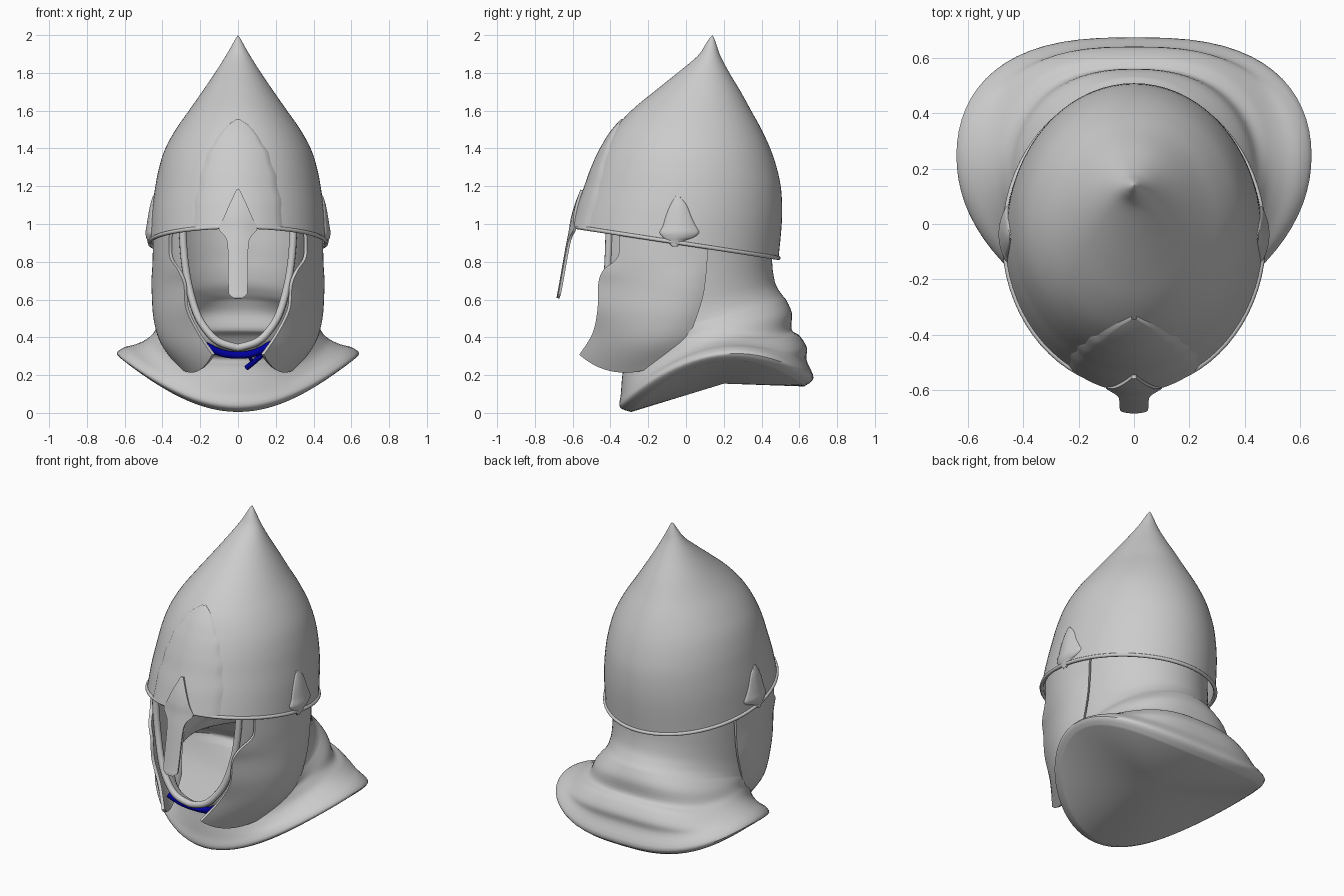
import bpy
import bmesh
import math
from mathutils import Vector
from mathutils.bvhtree import BVHTree

old = bpy.data.objects.get("Cube")
if old:
    bpy.data.objects.remove(old, do_unlink=True)


def material(name, rgb):
    mat = bpy.data.materials.new(name)
    mat.use_nodes = True
    mat.diffuse_color = (*rgb, 1)
    mat.node_tree.nodes["Principled BSDF"].inputs["Base Color"].default_value = (*rgb, 1)
    return mat


STEEL = material("plain grey", (0.6, 0.6, 0.6))
BLUE = material("strap blue", (0.0, 0.0, 0.35))


def dense(rows, k):
    """Smoothly interpolate between rows of numbers."""
    out = []
    for i in range(len(rows) - 1):
        p0, p1 = rows[max(i - 1, 0)], rows[i]
        p2, p3 = rows[i + 1], rows[min(i + 2, len(rows) - 1)]
        for j in range(k):
            t = j / k
            out.append([b + t * ((c - a) / 2 + t * (a - 2.5 * b + 2 * c - d / 2
                       + t * (1.5 * (b - c) + (d - a) / 2)))
                       for a, b, c, d in zip(p0, p1, p2, p3)])
    return out + [list(rows[-1])]


def grid_faces(rows):
    w = len(rows[0])
    return [(r * w + c, r * w + c + 1, (r + 1) * w + c + 1, (r + 1) * w + c)
            for r in range(len(rows) - 1) for c in range(w - 1)]


def sheet(name, rows, thickness=0.0, offset=0.0, mat=STEEL):
    """Skin rows of points into a smooth mesh, optionally thickened."""
    bm = bmesh.new()
    verts = [bm.verts.new(p) for row in rows for p in row]
    for face in grid_faces(rows):
        bm.faces.new([verts[i] for i in face])
    bmesh.ops.remove_doubles(bm, verts=bm.verts, dist=0.0005)
    bmesh.ops.recalc_face_normals(bm, faces=bm.faces)
    mesh = bpy.data.meshes.new(name)
    bm.to_mesh(mesh)
    bm.free()
    mesh.materials.append(mat)
    obj = bpy.data.objects.new(name, mesh)
    bpy.context.collection.objects.link(obj)
    bpy.ops.object.select_all(action='DESELECT')
    bpy.context.view_layer.objects.active = obj
    obj.select_set(True)
    if thickness:
        mod = obj.modifiers.new("thickness", 'SOLIDIFY')
        mod.thickness = thickness
        mod.offset = offset
        bpy.ops.object.modifier_apply(modifier=mod.name)
    bpy.ops.object.shade_smooth_by_angle(angle=math.radians(50))
    return obj


def tube(name, points, radius, closed=False, mat=STEEL):
    curve = bpy.data.curves.new(name, 'CURVE')
    curve.dimensions = '3D'
    curve.bevel_depth = radius
    curve.bevel_resolution = 3
    curve.use_fill_caps = True
    spline = curve.splines.new('POLY')
    spline.points.add(len(points) - 1)
    for sp, p in zip(spline.points, points):
        sp.co = (*p, 1)
    spline.use_cyclic_u = closed
    curve.materials.append(mat)
    obj = bpy.data.objects.new(name, curve)
    bpy.context.collection.objects.link(obj)
    return obj


def ring(yf, zf, yb, zb, hw, lift=0, sharp=2, taper=0, opening=0, n=72):
    """Tilted oval from a front point to a back point, open by a gap in front."""
    start = math.asin(min(max(opening, 0) / hw, 1)) if hw > 0 else 0
    pts = []
    for i in range(n + 1):
        a = start + (2 * math.pi - 2 * start) * i / n
        c, s = math.cos(a), math.sin(a)
        f = (1 - c) / 2
        # A tapered oval is narrower in front and squarer at the back
        x = math.copysign(abs(s) ** (1 - 2 * max(taper, 0) if c < 0 else 1), s)
        pts.append(Vector((hw * x * (1 - taper * c), yf + (yb - yf) * f,
                           zf + (zb - zf) * f ** (1 + (sharp - 2) / 8)
                           + lift * abs(s) ** sharp)))
    return pts


# Pointed dome: front y, front z, back y, back z, half width
dome_rows = [ring(*map(float, r)) for r in dense([
    (.14, 2.0, .14, 2.0, 0), (.122, 1.98, .15, 1.98, .014), (.1, 1.945, .163, 1.945, .033),
    (.06, 1.888, .183, 1.888, .066), (-.045, 1.8, .23, 1.8, .122), (-.17, 1.7, .29, 1.7, .19),
    (-.29, 1.6, .345, 1.6, .26), (-.38, 1.5, .4, 1.5, .33), (-.44, 1.4, .45, 1.39, .387),
    (-.485, 1.3, .485, 1.28, .42), (-.52, 1.2, .505, 1.17, .44), (-.555, 1.1, .508, 1.02, .457),
    (-.588, .985, .49, .82, .467),
], 4)]
sheet("helmet_dome", dome_rows, 0.012, -1)
tube("dome_rim", dome_rows[-1][:-1], 0.011, True)
dome_tree = BVHTree.FromPolygons([p for r in dome_rows for p in r], grid_faces(dome_rows))


def relief(name, rows, origin, height, lift):
    """Raised plate wrapped on the dome: rows are z, centre, half width."""
    out, n = [], 20
    origin = Vector(origin)
    across = Vector((abs(origin.y) > 0, abs(origin.x) > 0, 0))
    widest = max(r[2] for r in rows)
    depth = None
    for z, centre, hw in dense(rows, 5):
        row = []
        for i in range(n + 1):
            u = 2 * i / n - 1
            start = origin + across * (centre + hw * u) + Vector((0, 0, z))
            hit = dome_tree.ray_cast(start, -origin.normalized())[3]
            depth = hit or depth or origin.length - 0.46
            bump = -0.004 if abs(u) == 1 else height + lift * (1 - u * u) * hw / widest
            row.append(start - origin.normalized() * (depth - bump))
        out.append(row)
    return sheet(name, out)


# Scalloped brow plate and the side ornaments
relief("brow_plate", [(1.555, 0, .01), (1.52, 0, .06), (1.47, 0, .105), (1.42, 0, .135),
                      (1.38, 0, .165), (1.32, 0, .18), (1.26, 0, .207), (1.2, 0, .212),
                      (1.13, 0, .235), (1.06, 0, .235), (.985, 0, .242)], (0, -2, 0), .01, .01)
for side, label in ((1, "left"), (-1, "right")):
    relief(label + "_ornament", [(1.15, -.045, .008), (1.1, -.04, .045), (1.04, -.04, .07),
                                 (.99, -.035, .09), (.955, -.035, .108), (.93, -.04, .085),
                                 (.91, -.055, .045), (.88, -.06, .012)],
           (side * 2, 0, 0), .004, .022)

# Nasal bar: z, half width, y
sheet("nose_guard", [[Vector((hw * u, y + 2.5 * (hw * u) ** 2, z)) for u in (-1, -.5, 0, .5, 1)]
                     for z, hw, y in dense([
                         (1.18, .008, -.552), (1.1, .045, -.583), (1.03, .075, -.603),
                         (.975, .1, -.612), (.93, .066, -.62), (.87, .053, -.632),
                         (.66, .05, -.669), (.625, .044, -.676), (.607, .022, -.678)], 4)],
      0.014, 0)

# Coif with flared collar: last numbers are side lift, lift sharpness, taper, face opening
coif_keys = dense([
    (-.29, .005, .625, .14, .60, .20, 2, .13, 0),
    (-.35, .03, .675, .185, .635, .20, 2, .13, 0),
    (-.345, .10, .638, .28, .595, .15, 2.5, .13, 0),
    (-.34, .17, .64, .345, .535, .11, 4, .13, 0),
    (-.335, .22, .60, .41, .485, .08, 5, .13, 0),
    (-.335, .26, .56, .44, .45, .075, 5, .11, 0),
    (-.35, .30, .56, .53, .43, .04, 4, .07, 0),
    (-.47, .345, .53, .60, .412, 0, 2, .02, 0),
], 4)
face_keys = dense([
    (-.47, .345, .53, .60, .412, 0, 2, .02, 0), (-.49, .372, .505, .63, .41, 0, 2, 0, .10),
    (-.505, .425, .475, .68, .408, 0, 2, 0, .165), (-.52, .51, .46, .75, .41, 0, 2, 0, .22),
    (-.533, .66, .455, .82, .413, 0, 2, 0, .262), (-.545, .82, .45, .9, .417, 0, 2, 0, .285),
    (-.55, 1.0, .45, 1.0, .42, 0, 2, 0, .295),
], 4)
coif_rows = [ring(*k) for k in coif_keys]
face_rows = [ring(*k) for k in face_keys]
floor = [Vector((0, .2, .155))] * len(coif_rows[0])
sheet("coif_and_collar", [floor] + coif_rows + face_rows[1:])

# Rolled lip around the face opening
edge = [r[0] for r in face_rows]
lip = [Vector((-p.x, p.y, p.z)) for p in reversed(edge[1:])] + edge
tube("face_opening_lip", lip, 0.02)

# Cheek guards: each row gives front, middle and back points
cheek_keys = dense([
    (.355, -.35, .96, .435, -.12, .93, .422, .115, .89),
    (.355, -.355, .83, .438, -.12, .80, .422, .11, .80),
    (.31, -.435, .755, .438, -.13, .72, .42, .10, .70),
    (.28, -.46, .68, .433, -.15, .64, .42, .085, .61),
    (.268, -.463, .55, .42, -.18, .50, .415, .05, .50),
    (.205, -.49, .42, .365, -.24, .36, .395, 0, .39),
    (.13, -.56, .31, .23, -.34, .218, .35, -.075, .285),
], 5)


def cheek_row(key, side):
    front, mid, back = (Vector(key[i:i + 3]) for i in (0, 3, 6))
    row = []
    for i in range(17):
        u = i / 16
        p = (front * (1 - u) * (1 - 2 * u) + mid * 4 * u * (1 - u) + back * u * (2 * u - 1))
        row.append(Vector((p.x * side, p.y, p.z)))
    return row


for side, label in ((1, "left"), (-1, "right")):
    sheet(label + "_cheek_guard", [cheek_row(k, side) for k in cheek_keys], 0.018, 0)

# Chin strap tied between the cheek guards, with a hanging tail
tube("chin_strap", dense([(-.17, -.45, .355), (-.09, -.435, .318), (0, -.425, .306),
                          (.09, -.435, .318), (.18, -.45, .365)], 5), 0.02, mat=BLUE)
tube("strap_tail", dense([(.14, -.435, .32), (.09, -.405, .275), (.045, -.375, .238)], 4),
     0.014, mat=BLUE)
tube("strap_loose_end", [(.06, -.42, .30), (.075, -.395, .27), (.05, -.375, .24)], 0.01, mat=BLUE)
